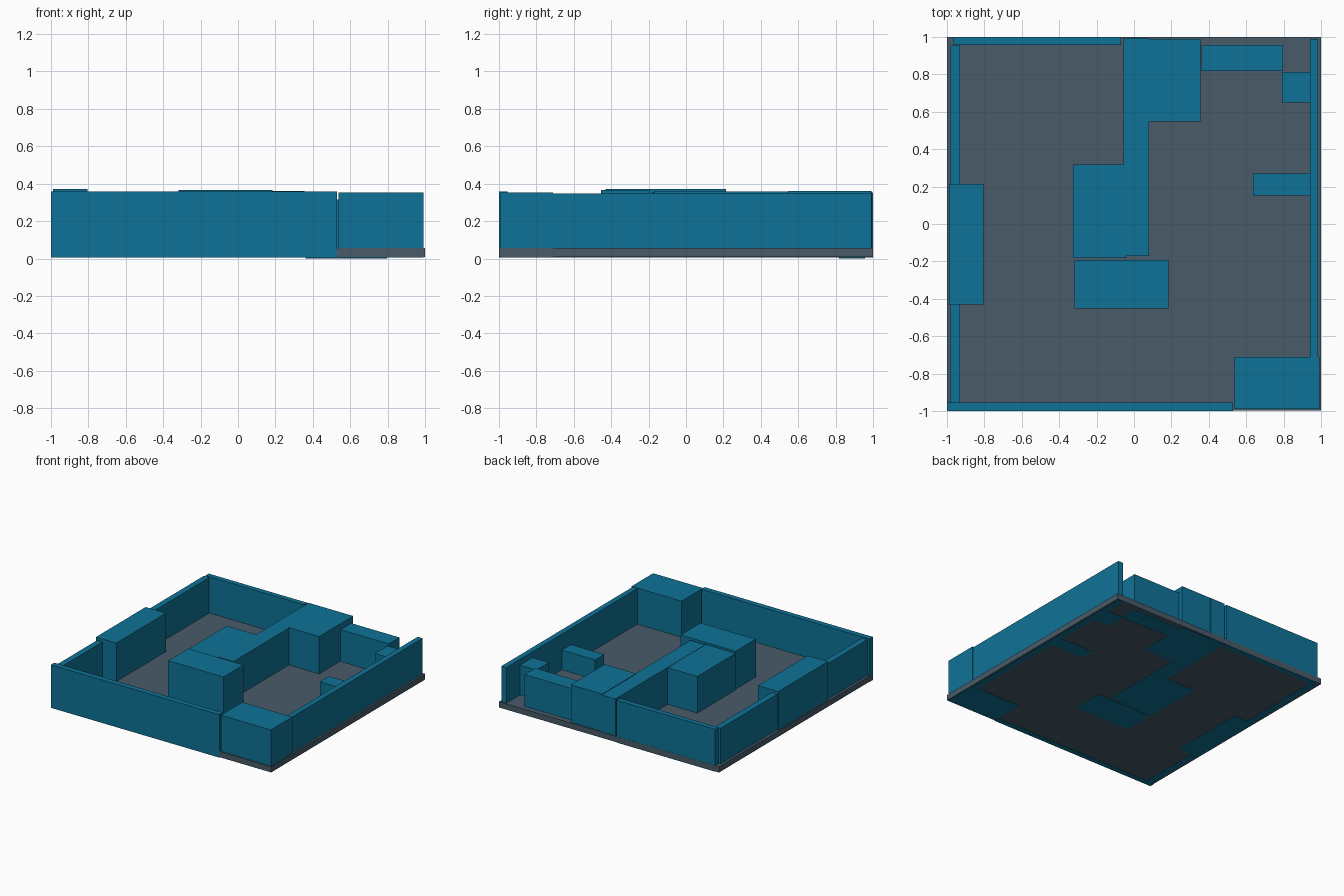
import bpy
import bmesh

if "Cube" in bpy.data.objects:
    bpy.data.objects.remove(bpy.data.objects["Cube"])


def make_material(name, rgb):
    m = bpy.data.materials.new(name)
    m.diffuse_color = (*rgb, 1.0)
    m.use_nodes = True
    m.node_tree.nodes["Principled BSDF"].inputs["Base Color"].default_value = m.diffuse_color
    return m


blue = make_material("teal blue", (0.0045, 0.17, 0.31))
grey = make_material("slate grey", (0.065, 0.105, 0.14))


def box(name, x0, x1, y0, y1, z0, z1, mat=blue):
    """Axis-aligned box from its extents."""
    bm = bmesh.new()
    bmesh.ops.create_cube(bm, size=1.0)
    for v in bm.verts:
        v.co.x = x1 if v.co.x > 0 else x0
        v.co.y = y1 if v.co.y > 0 else y0
        v.co.z = z1 if v.co.z > 0 else z0
    mesh = bpy.data.meshes.new(name)
    bm.to_mesh(mesh)
    bm.free()
    mesh.materials.append(mat)
    ob = bpy.data.objects.new(name, mesh)
    bpy.context.collection.objects.link(ob)
    return ob


B = 0.005  # blocks reach just through the floor slab

# Floor slab
box("floor", -1.0, 1.0, -0.998, 1.0, 0.008, 0.055, grey)

# Outer walls
box("front_wall", -1.0, 0.53, -1.0, -0.955, B, 0.358)
box("left_wall", -0.98, -0.93, -0.955, 0.955, B, 0.347)
box("right_wall", 0.94, 0.985, -0.71, 0.99, B, 0.347)
box("back_wall", -0.965, -0.07, 0.957, 0.999, B, 0.353)

# Tall blocks and the inner wall
box("corner_closet", 0.537, 0.992, -0.99, -0.71, B, 0.352)
box("left_cupboard", -0.99, -0.805, -0.43, 0.215, B, 0.371)
box("inner_wall", -0.055, 0.08, -0.172, 0.995, B, 0.358)
box("middle_block", -0.325, -0.045, -0.182, 0.317, B, 0.356)
box("back_block", 0.07, 0.355, 0.547, 0.988, B, 0.362)
box("centre_cupboard", -0.317, 0.184, -0.453, -0.193, B, 0.366)

# Lower units in the right-hand room
box("back_counter", 0.36, 0.797, 0.818, 0.957, 0.0, 0.316)
box("small_cabinet", 0.79, 0.945, 0.65, 0.813, B, 0.30)
box("side_counter", 0.637, 0.945, 0.152, 0.27, B, 0.217)
